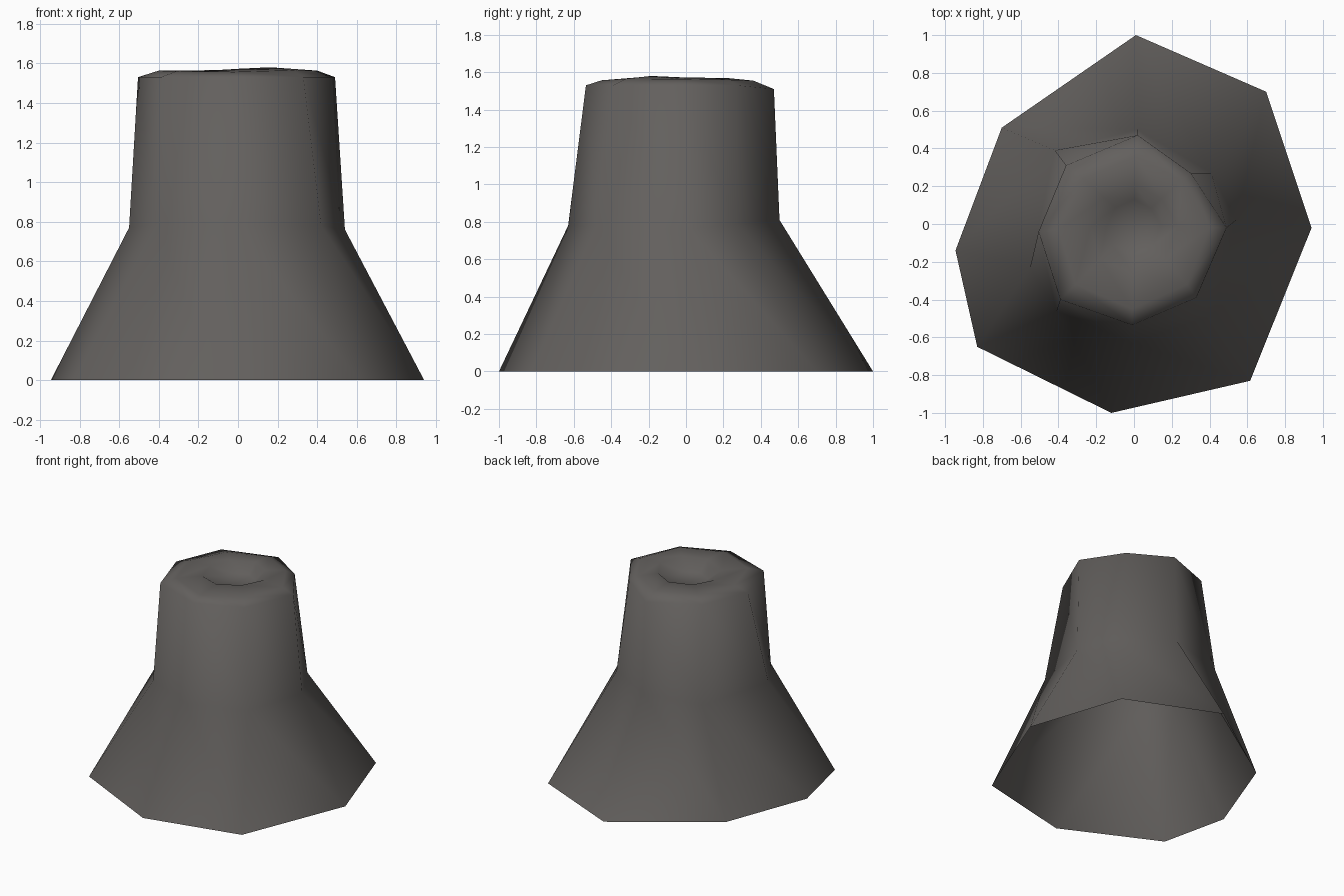
import bpy, bmesh

# Dark warm grey stone
stone = bpy.data.materials.new("dark_warm_grey")
stone.diffuse_color = (0.125, 0.117, 0.111, 1)

# Irregular eight-sided outlines, counter-clockwise from the back
base = [(0.01, 1.0), (-0.70, 0.51), (-0.945, -0.14), (-0.83, -0.65),
        (-0.12, -1.0), (0.615, -0.83), (0.94, -0.02), (0.70, 0.70)]
waist = [(0.02, 0.50, 0.81), (-0.42, 0.39, 0.79), (-0.55, -0.23, 0.77), (-0.41, -0.46, 0.79),
         (-0.01, -0.63, 0.78), (0.42, -0.48, 0.78), (0.54, 0.02, 0.76), (0.41, 0.27, 0.79)]
neck = [(0.02, 0.47, 1.51), (-0.36, 0.31, 1.53), (-0.505, -0.04, 1.53), (-0.39, -0.40, 1.53),
        (-0.01, -0.535, 1.53), (0.33, -0.39, 1.53), (0.49, -0.02, 1.53), (0.30, 0.27, 1.53)]
lip = [(0.01, 0.36), (-0.27, 0.24), (-0.40, -0.03), (-0.31, -0.32),
       (-0.01, -0.45), (0.28, -0.32), (0.40, -0.02), (0.25, 0.23)]
lip_z = [1.555, 1.56, 1.563, 1.56, 1.557, 1.565, 1.563, 1.56]
rim_z = [1.57, 1.565, 1.56, 1.56, 1.572, 1.58, 1.572, 1.57]


def scaled(ring, s, zs):
    return [(x * s, y * s, z) for (x, y), z in zip(ring, zs)]


# Stacked rings: open skirt, waist, neck, rounded lip, shallow crater
rings = [scaled(base, 1, [0] * 8), waist, neck, scaled(lip, 1, lip_z),
         scaled(lip, 0.58, rim_z), scaled(lip, 0.36, [1.50] * 8)]
bm = bmesh.new()
loops = [[bm.verts.new(p) for p in r] for r in rings]
for a, b in zip(loops, loops[1:]):
    for i in range(8):
        j = (i + 1) % 8
        bm.faces.new((a[i], a[j], b[i]))
        bm.faces.new((a[j], b[j], b[i]))
bm.faces.new(loops[-1])
bm.normal_update()
for f in bm.faces:
    f.smooth = True

me = bpy.data.meshes.new("vent_cone")
bm.to_mesh(me)
bm.free()
me.materials.append(stone)
ob = bpy.data.objects.new("vent_cone", me)
bpy.context.collection.objects.link(ob)
